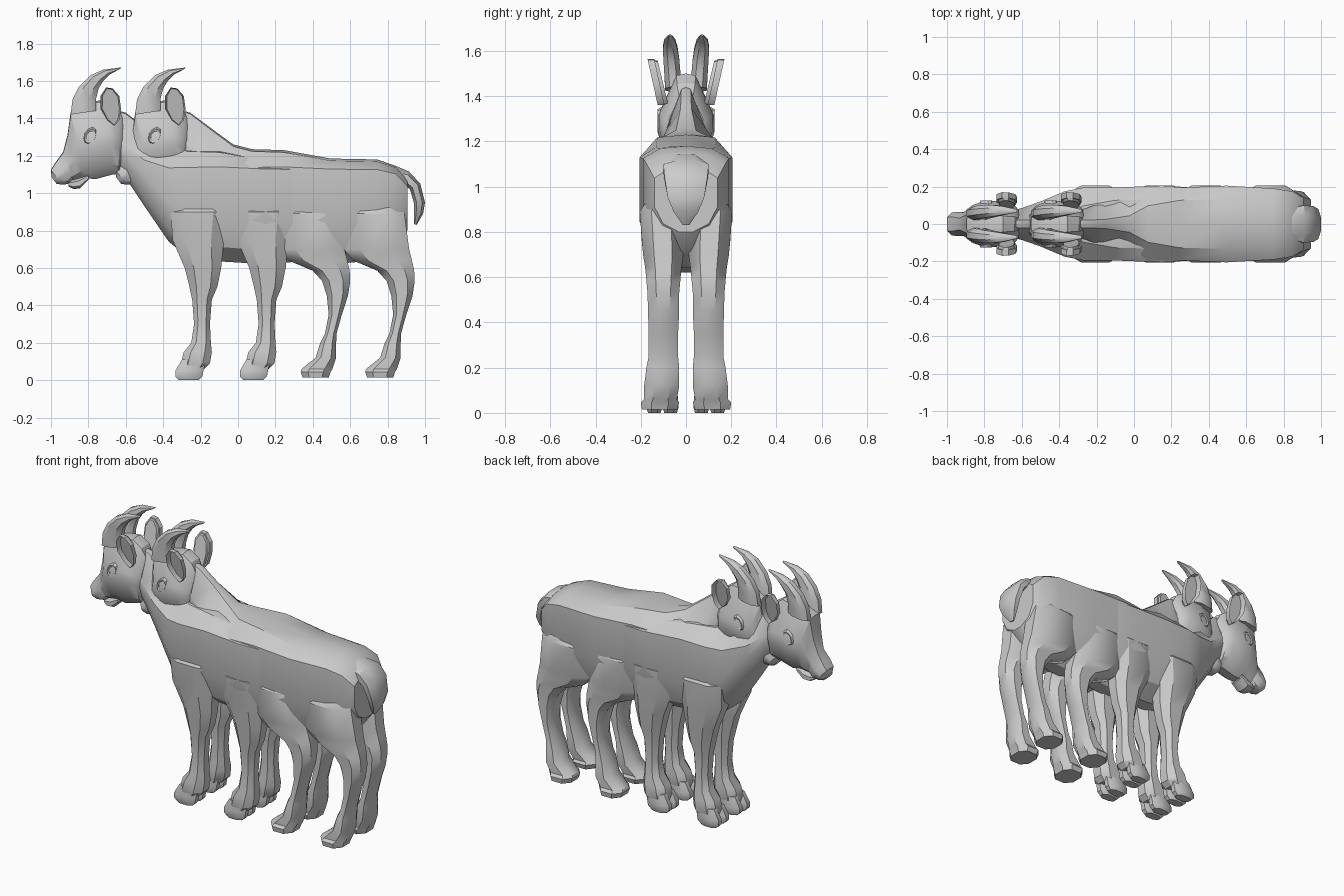
import bpy, bmesh, math
from mathutils import Vector

cube = bpy.data.objects.get("Cube")
if cube:
    bpy.data.objects.remove(cube)

SPACING = 0.345   # the second goat stands this far behind the first

coat = bpy.data.materials.new("plain_grey")
coat.use_nodes = True
GREY = (0.6, 0.6, 0.6, 1)
coat.diffuse_color = GREY
coat.node_tree.nodes["Principled BSDF"].inputs["Base Color"].default_value = GREY


def finish(bm, name, dx, angle=32):
    bmesh.ops.recalc_face_normals(bm, faces=bm.faces)
    mesh = bpy.data.meshes.new(name)
    bm.to_mesh(mesh)
    bm.free()
    mesh.materials.append(coat)
    obj = bpy.data.objects.new(name, mesh)
    bpy.context.collection.objects.link(obj)
    obj.location.x = dx
    bpy.ops.object.select_all(action='DESELECT')
    obj.select_set(True)
    bpy.context.view_layer.objects.active = obj
    bpy.ops.object.shade_smooth_by_angle(angle=math.radians(angle))
    return obj


def torso_ring(ridge, shoulder):
    """Half section from spine to belly, mirrored into a closed ring."""
    half = [(0.02, ridge), (shoulder, 1), (max(0.6, shoulder + 0.15), 1), (0.87, 0.72), (1, 0.22)]
    return [(0, 0)] + half + [(f, -k) for f, k in reversed(half)]


LIMB = [(0, -.45), (0, .45), (.25, 1), (.75, 1), (1, .45), (1, -.45), (.75, -1), (.25, -1)]


def loft(name, dx, rings):
    """rings: (start x, z), (end x, z), half width, centre y, section"""
    bm = bmesh.new()
    loops = []
    for p, q, w, yc, section in rings:
        loops.append([bm.verts.new((p[0] + (q[0] - p[0]) * f, yc + k * w,
                                    p[1] + (q[1] - p[1]) * f)) for f, k in section])
    n = len(loops[0])
    for a, b in zip(loops, loops[1:]):
        for i in range(n):
            bm.faces.new((a[i], a[(i + 1) % n], b[(i + 1) % n], b[i]))
    bm.faces.new(loops[0])
    bm.faces.new(loops[-1])
    return finish(bm, name, dx)


def limb(name, dx, side, rows):
    """rows: z, front x, back x, inner y, outer y"""
    loft(name, dx, [((x1, z), (x2, z), (yo - yi) / 2, side * (yo + yi) / 2, LIMB)
                    for z, x1, x2, yi, yo in rows])


# x, spine z, belly z, half width, ridge width, shoulder height
BODY = [(-.67, 1.45, 1.17, .07, .25, .5), (-.6, 1.43, 1.08, .085, .25, .5),
        (-.5, 1.355, .93, .12, .2, .42), (-.37, 1.26, .74, .175, .25, .24),
        (-.27, 1.235, .66, .195, .5, .17), (-.1, 1.23, .635, .195, .65, .15),
        (.15, 1.185, .62, .205, .65, .1), (.4, 1.18, .64, .19, .6, .1),
        (.5, 1.145, .72, .175, .55, .1), (.56, 1.08, .8, .14, .6, .15)]

# top x, z, bottom x, z, half width, ridge width, cheek height
HEAD = [(-.615, 1.40, -.62, 1.15, .075, .4, .4), (-.64, 1.46, -.635, 1.1, .1, .4, .45),
        (-.7, 1.5, -.67, 1.1, .12, .35, .45), (-.82, 1.485, -.76, 1.075, .125, .4, .42),
        (-.895, 1.43, -.82, 1.08, .1, .5, .4), (-.912, 1.31, -.85, 1.075, .083, .5, .4),
        (-.935, 1.22, -.88, 1.07, .062, .5, .4), (-.975, 1.165, -.9, 1.05, .065, .6, .4),
        (-1, 1.125, -.94, 1.045, .06, .6, .4), (-.997, 1.085, -.97, 1.05, .04, .6, .4)]

JAW = [(-.8, 1.1, -.8, 1.07, .05), (-.85, 1.08, -.845, 1.025, .05),
       (-.885, 1.07, -.88, 1.022, .045), (-.91, 1.06, -.905, 1.035, .03)]

HORN = [(-.895, 1.42, -.76, 1.44, .036, .056), (-.885, 1.5, -.76, 1.5, .036, .06),
        (-.85, 1.57, -.745, 1.56, .035, .065), (-.79, 1.63, -.72, 1.6, .032, .07),
        (-.72, 1.66, -.685, 1.635, .024, .072), (-.625, 1.672, -.63, 1.664, .008, .07)]

TAIL = [(.5, 1.145, .48, 1.0, .08), (.57, 1.115, .54, 1.05, .1), (.63, 1.05, .575, 1.02, .095),
        (.655, .95, .595, .95, .08), (.645, .89, .595, .89, .055), (.61, .83, .595, .835, .015)]

FRONT_LEG = [(.95, -.34, -.07, .04, .17), (.9, -.36, -.055, .04, .205), (.75, -.35, -.075, .03, .195),
             (.6, -.285, -.09, .03, .175), (.5, -.26, -.11, .035, .165), (.43, -.245, -.14, .04, .155),
             (.3, -.235, -.15, .045, .15), (.2, -.25, -.145, .04, .16),
             (.15, -.29, -.14, .035, .17), (.09, -.305, -.15, .035, .175), (.06, -.3, -.18, .045, .165)]

HIND_LEG = [(.94, .25, .53, .03, .17), (.89, .225, .545, .015, .205), (.7, .22, .57, .012, .19),
            (.64, .27, .585, .02, .18), (.585, .4, .597, .025, .175), (.53, .45, .6, .03, .17),
            (.45, .475, .588, .03, .168), (.35, .485, .555, .035, .165), (.25, .465, .527, .035, .165),
            (.2, .44, .525, .03, .175), (.12, .415, .525, .03, .185), (.06, .34, .505, .04, .185),
            (.045, .335, .495, .03, .2), (.015, .345, .485, .04, .195)]

EAR = [(-.66, 1.36), (-.70, 1.39), (-.735, 1.45), (-.735, 1.52), (-.705, 1.565),
       (-.67, 1.56), (-.635, 1.52), (-.625, 1.45), (-.635, 1.39)]


def ear(name, dx, side):
    """Leaf-shaped slab with a hollow on its outer face."""
    bm = bmesh.new()

    def lean(z):
        return 0.105 + (z - 1.36) * 0.22
    verts = [bm.verts.new((x, side * (lean(z) + .02), z)) for x, z in EAR]
    face = bm.faces.new(verts)
    back = [bm.verts.new((-.68 + (x + .68) * .75, side * (lean(z) - .025), 1.46 + (z - 1.46) * .92))
            for x, z in EAR]
    bm.faces.new(back)
    for i in range(len(EAR)):
        j = (i + 1) % len(EAR)
        bm.faces.new((verts[i], verts[j], back[j], back[i]))
    bmesh.ops.inset_region(bm, faces=[face], thickness=.02)
    for v in face.verts:
        v.co.y -= side * .03
    finish(bm, name, dx)


def eye(name, dx, side):
    """Almond rim around a low eyeball."""
    bm = bmesh.new()
    steps = 10
    rings = []
    for radius, depth in ((.046, -.012), (.036, .006), (.026, .002), (.024, -.012)):
        rings.append([bm.verts.new((-.79 + math.cos(t) * radius * .85, side * (.119 + depth),
                                    1.305 + math.sin(t) * radius + math.cos(t) * radius * .3))
                      for t in (math.tau * i / steps for i in range(steps))])
    for a, b in zip(rings, rings[1:]):
        for i in range(steps):
            bm.faces.new((a[i], a[(i + 1) % steps], b[(i + 1) % steps], b[i]))
    bm.faces.new(rings[-1])
    finish(bm, name, dx)


for goat, dx in (("first", 0), ("second", SPACING)):
    loft(goat + "_body", dx, [((x, t), (x, b), w, 0, torso_ring(r, s)) for x, t, b, w, r, s in BODY])
    loft(goat + "_head", dx, [((a, t), (c, b), w, 0, torso_ring(r, s))
                              for a, t, c, b, w, r, s in HEAD])
    loft(goat + "_lower_jaw", dx, [((a, t), (c, b), w, 0, LIMB) for a, t, c, b, w in JAW])
    loft(goat + "_tail", dx, [((a, t), (c, b), w, 0, LIMB) for a, t, c, b, w in TAIL])
    for label, side in (("left", -1), ("right", 1)):
        # the goats look along -x, so sides are named from the model's front
        tag = f"{goat}_{label}_"
        loft(tag + "horn", dx, [((a, t), (c, b), w, side * y, LIMB) for a, t, c, b, w, y in HORN])
        ear(tag + "ear", dx, side)
        eye(tag + "eye", dx, side)
        limb(tag + "front_leg", dx, side, FRONT_LEG)
        limb(tag + "hind_leg", dx, side, HIND_LEG)
        # cloven front hooves
        for toe, y in (("inner", .068), ("outer", .14)):
            limb(f"{tag}{toe}_toe", dx, side,
                 [(.11, -.3, -.17, y - .028, y + .028), (.05, -.335, -.185, y - .034, y + .034),
                  (.02, -.335, -.19, y - .034, y + .034), (0, -.315, -.21, y - .028, y + .028)])
